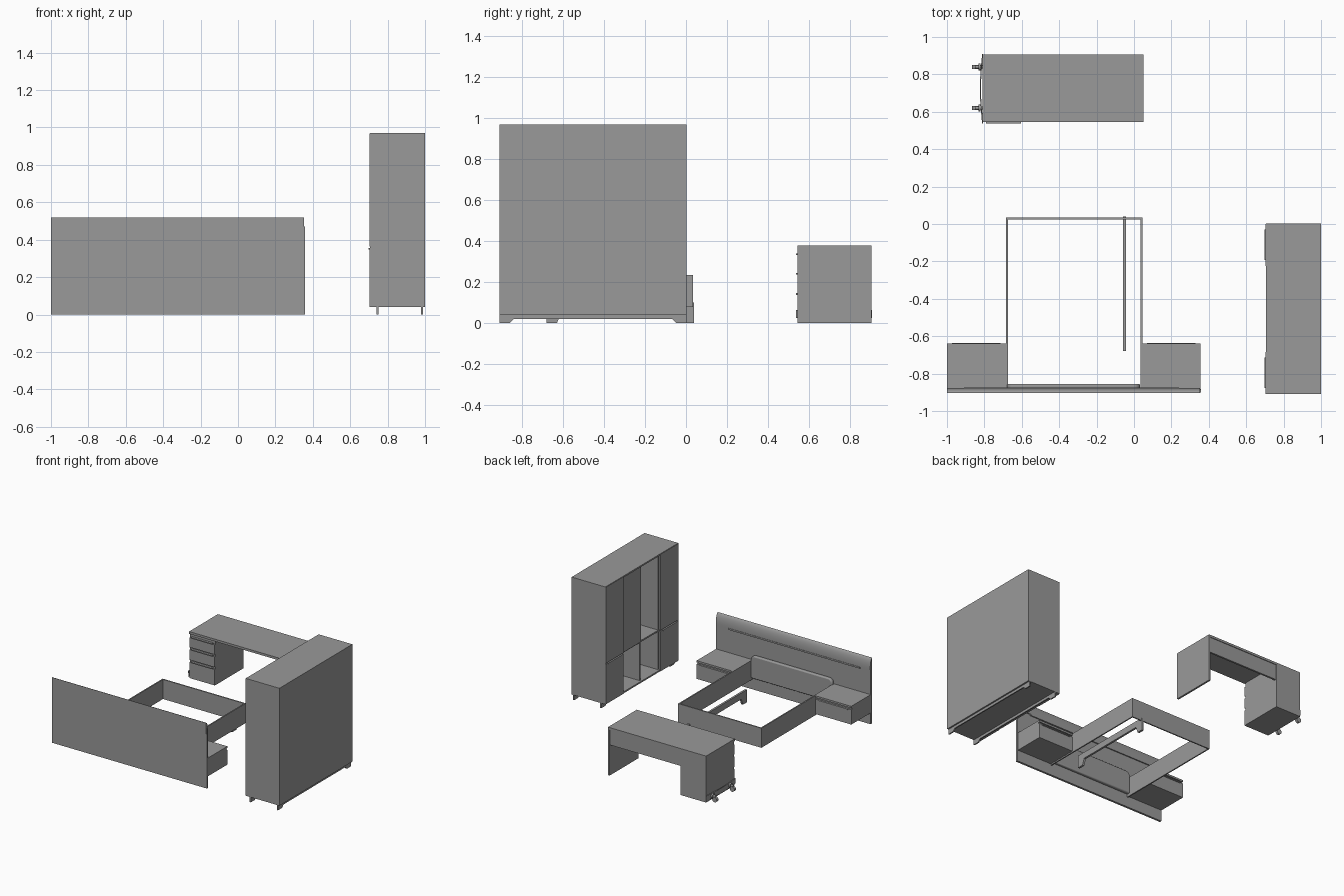
import bpy, bmesh, math
from mathutils import Vector

cube = bpy.data.objects.get("Cube")
if cube:
    bpy.data.objects.remove(cube, do_unlink=True)

grey = bpy.data.materials.new("plain grey")
grey.use_nodes = True
tone = (0.32, 0.32, 0.32, 1)
grey.diffuse_color = tone
grey.node_tree.nodes["Principled BSDF"].inputs["Base Color"].default_value = tone


def finish(name, bm):
    bmesh.ops.recalc_face_normals(bm, faces=bm.faces)
    mesh = bpy.data.meshes.new(name)
    bm.to_mesh(mesh)
    bm.free()
    mesh.materials.append(grey)
    ob = bpy.data.objects.new(name, mesh)
    bpy.context.collection.objects.link(ob)
    return ob


def box(name, x, y, z):
    """Box from (low, high) pairs."""
    bm = bmesh.new()
    bmesh.ops.create_cube(bm, size=1)
    for v in bm.verts:
        v.co = Vector([(lo + hi) / 2 + c * (hi - lo) for c, (lo, hi) in zip(v.co, (x, y, z))])
    return finish(name, bm)


def prism(name, profile, axis, span):
    """Extrude a (u, z) profile along x or y."""
    bm = bmesh.new()
    place = (lambda u, z: (span[0], u, z)) if axis == "x" else (lambda u, z: (u, span[0], z))
    face = bm.faces.new([bm.verts.new(place(*p)) for p in profile])
    out = bmesh.ops.extrude_face_region(bm, geom=[face])
    shift = Vector((1, 0, 0) if axis == "x" else (0, 1, 0)) * (span[1] - span[0])
    bmesh.ops.translate(bm, vec=shift, verts=[g for g in out["geom"] if isinstance(g, bmesh.types.BMVert)])
    return finish(name, bm)


def smooth(ob):
    bpy.ops.object.select_all(action="DESELECT")
    ob.select_set(True)
    bpy.context.view_layer.objects.active = ob
    bpy.ops.object.shade_smooth_by_angle(angle=math.radians(35))


def cylinder(name, centre, radius, length, axis):
    bm = bmesh.new()
    bmesh.ops.create_cone(bm, cap_ends=True, segments=20, radius1=radius, radius2=radius, depth=length)
    turn = Vector((0, 0, 1)).rotation_difference(Vector(axis)).to_matrix()
    bmesh.ops.rotate(bm, matrix=turn, verts=bm.verts)
    bmesh.ops.translate(bm, vec=centre, verts=bm.verts)
    smooth(finish(name, bm))


def footed_board(name, lo, hi, top, bar, axis, span):
    """Board standing on a foot at each end, with an arch between."""
    prism(name, [(lo, 0), (lo, top), (hi, top), (hi, 0), (hi - 0.05, 0),
                 (hi - 0.07, bar), (lo + 0.07, bar), (lo + 0.05, 0)], axis, span)


# Headboard: panel, rounded top rail and light strip below it
box("headboard_panel", (-1, 0.357), (-0.9, -0.883), (0, 0.47))
arc = [(-0.903 + 0.026 * math.cos(t), 0.44 + 0.08 * math.sin(t))
       for t in [i * math.pi / 20 for i in range(11)]]
smooth(prism("headboard_top_rail", [(-0.903, 0.43), (-0.877, 0.43)] + arc, "x", (-1, 0.353)))
box("headboard_light_strip", (-0.91, 0.24), (-0.885, -0.874), (0.42, 0.432))

# Padded back between the nightstands, with round upper corners
r, left, right, top = 0.035, -0.68, 0.033, 0.28
outline = [(left, 0.1)]
for cx, start in ((left + r, math.pi), (right - r, math.pi / 2)):
    for i in range(7):
        a = start - i * math.pi / 12
        outline.append((cx + r * math.cos(a), top - r + r * math.sin(a)))
outline.append((right, 0.1))
pad = prism("bed_back_pad", outline, "y", (-0.883, -0.855))
bevel = pad.modifiers.new("soft edge", "BEVEL")
bevel.width, bevel.segments, bevel.limit_method = 0.008, 3, "ANGLE"
bevel.angle_limit = math.radians(50)
smooth(pad)

# Bed frame
for side, x in (("right", -0.685), ("left", 0.035)):
    box(side + "_bed_rail", (x, x + 0.01), (-0.883, 0.035), (0.08, 0.235))
box("bed_foot_rail", (-0.685, 0.045), (0.025, 0.035), (0.08, 0.235))
footed_board("bed_support", -0.68, 0.04, 0.1, 0.05, "x", (-0.058, -0.042))

# Nightstands: body, drawer front and handle
for side, x0, x1 in (("right", -1, -0.685), ("left", 0.042, 0.355)):
    box(side + "_nightstand_body", (x0, x1), (-0.883, -0.65), (0.09, 0.22))
    box(side + "_nightstand_top", (x0, x1), (-0.883, -0.64), (0.22, 0.235))
    box(side + "_nightstand_drawer", (x0, x1), (-0.65, -0.641), (0.09, 0.207))
    mid = (x0 + x1) / 2
    box(side + "_nightstand_handle", (mid - 0.13, mid + 0.13), (-0.645, -0.635), (0.2, 0.207))

# Wardrobe carcass
X0, X1, Y0, Y1, Z0, Z1, T = 0.705, 1.0, -0.91, 0.003, 0.04, 0.97, 0.012
SEAM = 0.36
box("wardrobe_top", (X0, X1), (Y0, Y1), (Z1 - T, Z1))
box("wardrobe_bottom", (X0, X1), (Y0, Y1), (Z0, Z0 + T))
box("wardrobe_back", (X1 - T, X1), (Y0, Y1), (Z0, Z1))
for name, y in (("front", Y0), ("rear", Y1 - T)):
    box("wardrobe_%s_side" % name, (X0, X1), (y, y + T), (Z0, Z1))
bay = (Y1 - Y0) / 4
for i in (1, 2, 3):
    y = Y0 + i * bay
    box("wardrobe_divider_%d" % i, (X0 + 0.015, X1 - T), (y - T / 2, y + T / 2), (Z0, Z1))
box("wardrobe_shelf", (X0 + 0.012, X1 - T), (Y0, Y1), (SEAM - T / 2, SEAM + T / 2))

# Wardrobe doors; the two middle lower bays and one upper bay stay open
for name, i in (("front", 0), ("rear", 3)):
    y = (Y0 + i * bay + 0.002, Y0 + (i + 1) * bay - 0.002)
    box("wardrobe_%s_lower_door" % name, (X0 - 0.003, X0 + 0.01), y, (Z0, SEAM - 0.004))
    box("wardrobe_%s_upper_door" % name, (X0 - 0.003, X0 + 0.01), y, (SEAM + 0.004, Z1 - 0.003))
    box("wardrobe_%s_handle" % name, (X0 - 0.006, X0), (y[0] + 0.03, y[1] - 0.03), (SEAM - 0.012, SEAM - 0.004))
box("wardrobe_middle_door", (X0 + 0.006, X0 + 0.016), (Y0 + 2 * bay, Y0 + 3 * bay), (SEAM, Z1 - T))

# Wardrobe plinth boards
for name, x in (("inner", 0.74), ("outer", 0.978)):
    footed_board("wardrobe_%s_plinth" % name, Y0, Y1, Z0, 0.02, "x", (x, x + 0.01)) 

# Desk: top, end panel and back panel
box("desk_top", (-0.81, 0.05), (0.545, 0.905), (0.362, 0.38))
box("desk_end_panel", (0.035, 0.05), (0.545, 0.905), (0, 0.362))
box("desk_back_panel", (-0.585, 0.035), (0.885, 0.9), (0.24, 0.362))

# Desk drawer unit
box("drawer_unit_body", (-0.81, -0.585), (0.556, 0.905), (0.012, 0.362))
for i, (z0, z1) in enumerate(((0.012, 0.15), (0.156, 0.25), (0.256, 0.345))):
    box("desk_drawer_%d" % i, (-0.808, -0.587), (0.546, 0.556), (z0, z1 - 0.012))
    box("desk_handle_%d" % i, (-0.79, -0.605), (0.538, 0.556), (z1 - 0.012, z1 - 0.004))

# Curved bracket and wheels on the outer side of the drawer unit
ends = [(0.537 + 0.371 * i / 10, -0.812 - 0.012 * math.sin(math.pi * i / 10)) for i in range(11)]
bm = bmesh.new()
ring = ends + [(y, x + 0.006) for y, x in reversed(ends)]
face = bm.faces.new([bm.verts.new((x, y, 0.025)) for y, x in ring])
out = bmesh.ops.extrude_face_region(bm, geom=[face])
bmesh.ops.translate(bm, vec=(0, 0, 0.04), verts=[g for g in out["geom"] if isinstance(g, bmesh.types.BMVert)])
smooth(finish("wheel_bracket", bm))
for name, y in (("front", 0.62), ("rear", 0.84)):
    cylinder(name + "_wheel_arm", (-0.83, y, 0.045), 0.009, 0.04, (1, 0, 0))
    cylinder(name + "_wheel", (-0.845, y, 0.022), 0.02, 0.02, (0, 1, 0))
    cylinder(name + "_wheel_cap", (-0.826, y, 0.045), 0.018, 0.012, (1, 0, 0))
